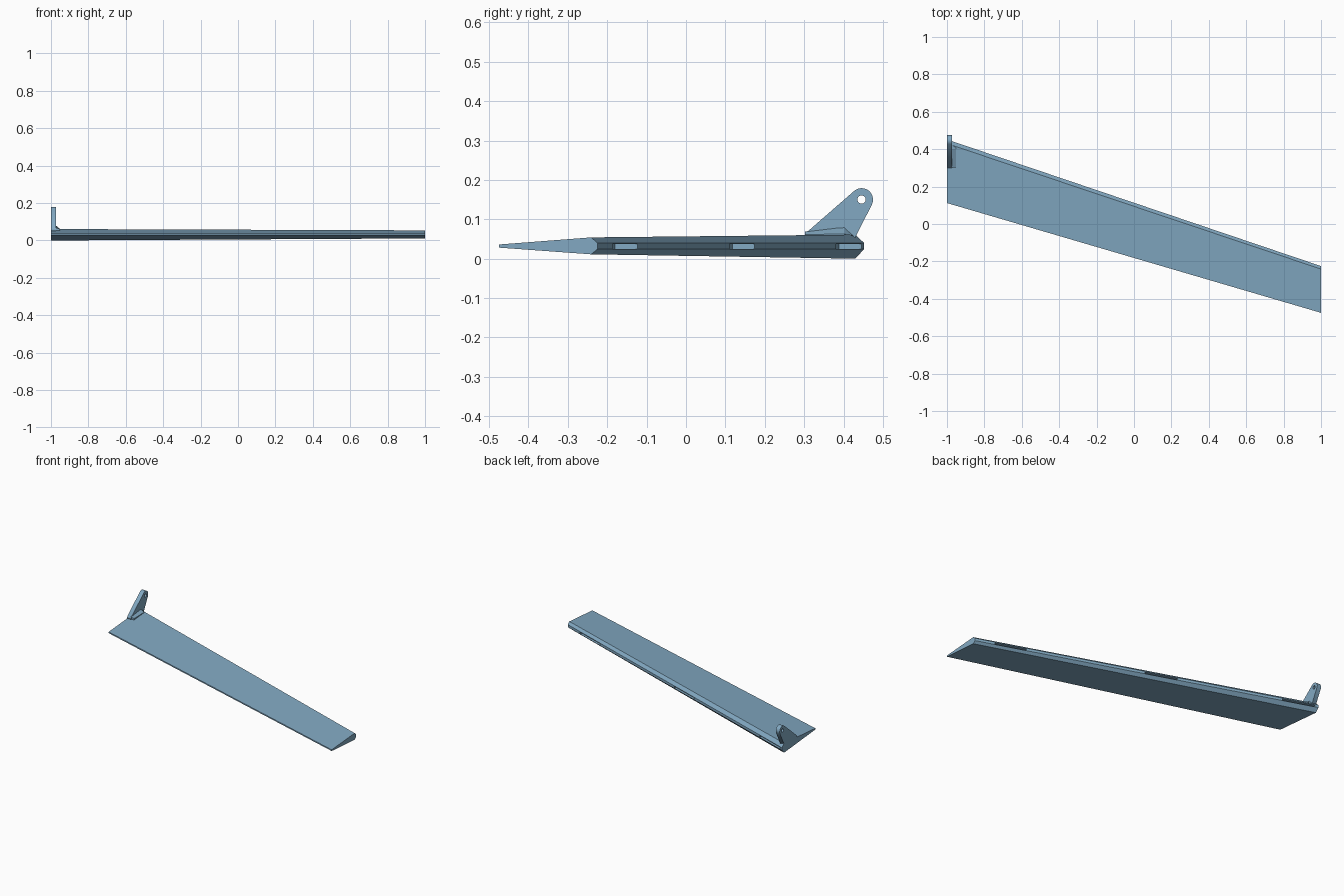
import bpy, bmesh, math
from mathutils import Vector

if "Cube" in bpy.data.objects:
    bpy.data.objects.remove(bpy.data.objects["Cube"])

blue = bpy.data.materials.new("steel blue")
blue.diffuse_color = (0.223, 0.395, 0.54, 1)
blue.use_nodes = True
blue.node_tree.nodes["Principled BSDF"].inputs["Base Color"].default_value = blue.diffuse_color


def loft(name, sections):
    """Solid through matching closed outlines, capped at both ends."""
    bm = bmesh.new()
    rings = [[bm.verts.new(p) for p in s] for s in sections]
    n = len(rings[0])
    for a, b in zip(rings, rings[1:]):
        for i in range(n):
            j = (i + 1) % n
            bm.faces.new((a[i], a[j], b[j], b[i]))
    bm.faces.new(rings[0])
    bm.faces.new(rings[-1])
    bmesh.ops.recalc_face_normals(bm, faces=bm.faces)
    me = bpy.data.meshes.new(name)
    bm.to_mesh(me)
    bm.free()
    me.materials.append(blue)
    ob = bpy.data.objects.new(name, me)
    bpy.context.collection.objects.link(ob)
    return ob


# Tapered, swept panel: thin trailing edge, chamfered hinge edge
def panel_section(x, y_thin, y_hinge, bevel, z_low, z_high):
    return [(x, y_thin, 0.028), (x, y_hinge - bevel, z_low), (x, y_hinge, 0.024),
            (x, y_hinge, 0.04), (x, y_hinge - bevel, z_high), (x, y_thin, 0.036)]


panel = loft("flap_panel", [panel_section(-1, 0.112, 0.452, 0.022, 0.0, 0.061),
                            panel_section(1, -0.475, -0.225, 0.016, 0.011, 0.054)])

# Three hinge slots cut square into the hinge edge
slope = -0.3385
along = Vector((1, slope, 0)).normalized()
out = Vector((-along.y, along.x, 0))
for x0, x1 in ((-0.98, -0.79), (-0.18, 0.01), (0.70, 0.885)):
    ends = []
    for x in (x0, x1):
        p = Vector((x, 0.452 + slope * (x + 1), 0))
        ends.append([p + out * d + Vector((0, 0, z))
                     for d, z in ((-0.06, 0.025), (0.02, 0.025), (0.02, 0.037), (-0.06, 0.037))])
    cutter = loft("slot_cutter", ends)
    cutter.hide_render = True
    mod = panel.modifiers.new("hinge_slot", "BOOLEAN")
    mod.operation = "DIFFERENCE"
    mod.solver = "EXACT"
    mod.object = cutter
    bpy.context.view_layer.objects.active = panel
    bpy.ops.object.modifier_apply(modifier=mod.name)
    bpy.data.objects.remove(cutter)

# Control horn: slanted plate with rounded, drilled tip
cy, cz, r = 0.446, 0.150, 0.029


def arc(radius, a0, a1, steps):
    return [(cy + radius * math.cos(math.radians(a0 + (a1 - a0) * i / steps)),
             cz + radius * math.sin(math.radians(a0 + (a1 - a0) * i / steps)))
            for i in range(steps + 1)]


outline = [(0.300, 0.050), (0.428, 0.050)] + arc(r, -27, 131, 14) + [(0.302, 0.063)]
hole = arc(0.0105, 0, 345, 23)
cu = bpy.data.curves.new("control_horn", "CURVE")
cu.dimensions = "2D"
cu.fill_mode = "BOTH"
cu.extrude = 0.014
for pts in (outline, hole):
    sp = cu.splines.new("POLY")
    sp.points.add(len(pts) - 1)
    for q, (u, v) in zip(sp.points, pts):
        q.co = (u, v, 0, 1)
    sp.use_cyclic_u = True
cu.materials.append(blue)
horn = bpy.data.objects.new("control_horn", cu)
horn.rotation_euler = (math.pi / 2, 0, math.pi / 2)
horn.location = (-0.986, 0, 0)
bpy.context.collection.objects.link(horn)
bpy.context.view_layer.objects.active = horn
horn.select_set(True)
bpy.ops.object.convert(target="MESH")

# Sloped gusset along the foot of the horn
loft("horn_gusset", [
    [(-0.975, 0.302, 0.052), (-0.953, 0.302, 0.052), (-0.953, 0.302, 0.061), (-0.975, 0.302, 0.069)],
    [(-0.975, 0.402, 0.052), (-0.953, 0.402, 0.052), (-0.953, 0.402, 0.063), (-0.975, 0.402, 0.081)],
    [(-0.975, 0.425, 0.052), (-0.953, 0.415, 0.052), (-0.953, 0.415, 0.059), (-0.975, 0.425, 0.060)],
])
